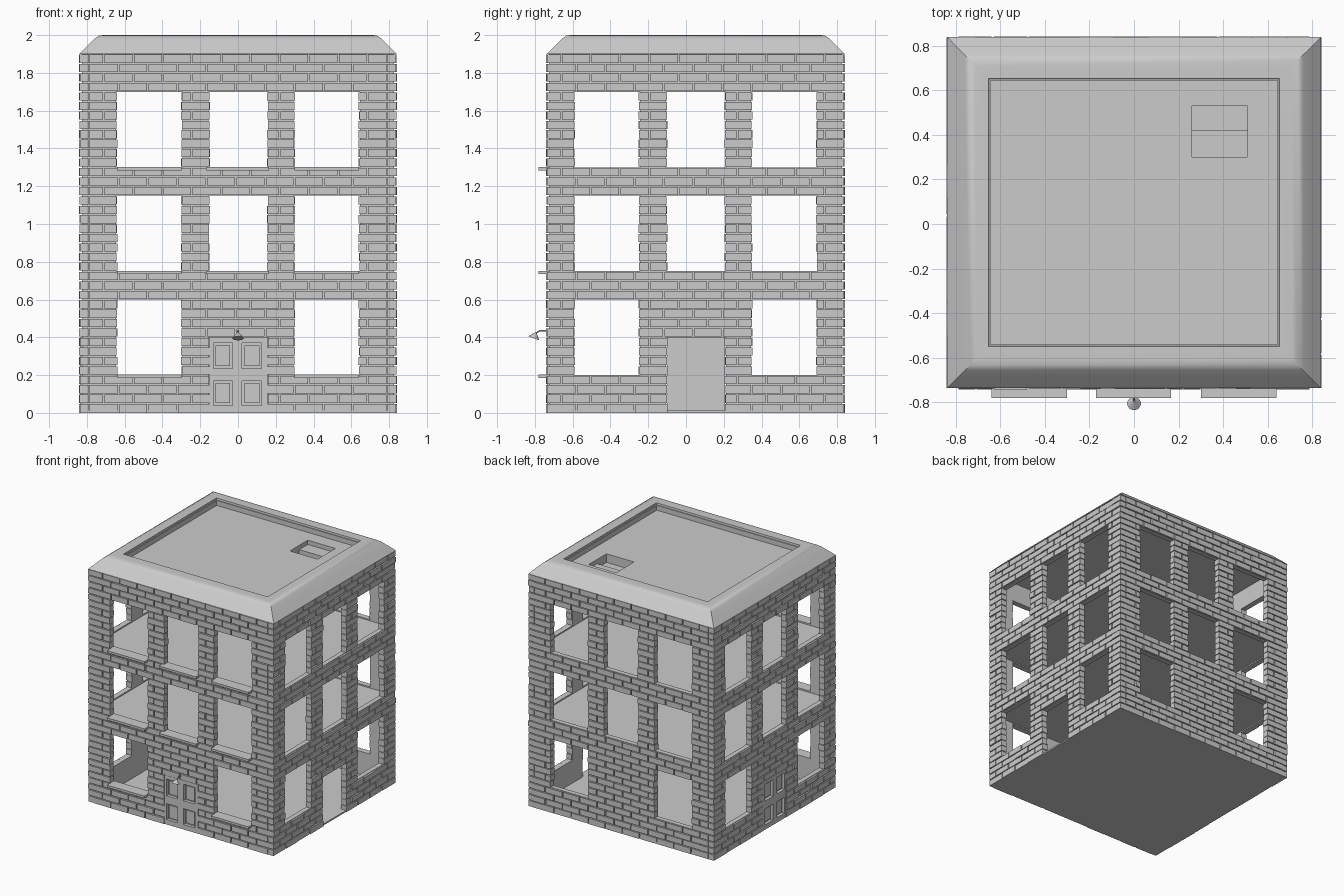
import bpy, bmesh, random
from mathutils import Vector

if "Cube" in bpy.data.objects:
    bpy.data.objects.remove(bpy.data.objects["Cube"])

random.seed(4)
X, Y0, Y1, T = 0.837, -0.737, 0.837, 0.05      # outer half width, front, back, wall thickness
COURSE = 0.05

# Wall frames: u runs along the wall, d goes inward from the outer face
FRAMES = {
    "front": lambda u, d, z: (u, Y0 + d, z),
    "back": lambda u, d, z: (u, Y1 - d, z),
    "left": lambda u, d, z: (-X + d, u, z),
    "right": lambda u, d, z: (X - d, u, z),
}
WORLD = lambda x, y, z: (x, y, z)


def box(bm, f, a0, a1, b0, b1, c0, c1):
    v = [bm.verts.new(f(a, b, c)) for a in (a0, a1) for b in (b0, b1) for c in (c0, c1)]
    for q in ((0, 1, 3, 2), (4, 6, 7, 5), (0, 4, 5, 1), (2, 3, 7, 6), (0, 2, 6, 4), (1, 5, 7, 3)):
        bm.faces.new([v[i] for i in q])


def finish(bm, name):
    bmesh.ops.recalc_face_normals(bm, faces=bm.faces)
    me = bpy.data.meshes.new(name)
    bm.to_mesh(me)
    bm.free()
    ob = bpy.data.objects.new(name, me)
    bpy.context.collection.objects.link(ob)
    return ob


def openings(z, c, has_door):
    """Openings along a wall centred on c at height z."""
    res = []
    if 0.2 < z < 0.6 or 0.75 < z < 1.15 or 1.3 < z < 1.7:
        res += [(c - 0.64, c - 0.30), (c + 0.30, c + 0.64)]
    if (has_door and z < 0.4) or 0.75 < z < 1.15 or 1.3 < z < 1.7:
        res.append((c - 0.15, c + 0.155))
    return sorted(res)


def segments(u0, u1, holes):
    cuts = [u0] + [e for h in holes for e in h] + [u1]
    return list(zip(cuts[::2], cuts[1::2]))


# Four walls: mortar core, smooth on the inside, with individual bricks outside
for name, f in FRAMES.items():
    side = name in ("left", "right")
    c = 0.05 if side else 0.0
    u0, u1 = (Y0, Y1) if side else (-X + T, X - T)
    door = name != "back"
    end = 0.012 if side else 0.0
    core = bmesh.new()
    levels = [0, 0.2, 0.4, 0.6, 0.75, 1.15, 1.3, 1.7, 1.9]
    for za, zb in zip(levels, levels[1:]):
        for a, b in segments(u0, u1, openings((za + zb) / 2, c, door)):
            box(core, f, a + (end if a == u0 else 0.006), b - (end if b == u1 else 0.006),
                0.011, T, za, zb)
    finish(core, name + "_wall_mortar")

    bricks = bmesh.new()
    for i in range(38):
        za = i * COURSE
        for a, b in segments(u0, u1, openings(za + 0.025, c, door)):
            pitch = 0.155
            k = u0 + (pitch / 2 if i % 2 else 0.0)
            joints = [a]
            while k < b - 0.035:
                if k > a + 0.035:
                    joints.append(k)
                k += pitch
            joints.append(b)
            for p, q in zip(joints, joints[1:]):
                j0 = random.uniform(-0.002, 0.004) if p == a and a != u0 else 0
                j1 = random.uniform(-0.002, 0.004) if q == b and b != u1 else 0
                g0 = 0 if p == a else 0.004
                g1 = 0 if q == b else 0.004
                box(bricks, f, p + g0 + j0, q - g1 - j1, random.uniform(-0.005, 0.001), T - 0.002,
                    za + (0.0035 if i else 0), za + COURSE - 0.0035)
    finish(bricks, name + "_wall_bricks")

# Panelled doors on the front and the left side
for name, c in (("front", 0.0), ("left", 0.05)):
    f = FRAMES[name]
    bm = bmesh.new()
    box(bm, f, c - 0.15, c + 0.155, 0.025, 0.048, 0, 0.4)
    for a, b in ((-0.15, -0.13), (-0.03, 0.022), (0.125, 0.155)):
        box(bm, f, c + a, c + b, 0.0, 0.025, 0, 0.4)
    for a, b in ((-0.13, -0.03), (0.022, 0.125)):
        for za, zb in ((0, 0.04), (0.17, 0.235), (0.37, 0.4)):
            box(bm, f, c + a, c + b, 0.0, 0.025, za, zb)
        for za, zb in ((0.04, 0.17), (0.235, 0.37)):
            box(bm, f, c + a + 0.012, c + b - 0.012, 0.014, 0.026, za + 0.012, zb - 0.012)
    finish(bm, name + "_door")

# Front window sills
bm = bmesh.new()
for z in (0.2, 0.75, 1.3):
    for a, b in ((-0.64, -0.30), (-0.17, 0.165), (0.30, 0.64)):
        if z > 0.5 or a != -0.17:
            box(bm, WORLD, a, b, Y0 - 0.043, Y0 + T, z - 0.016, z + 0.002)
finish(bm, "window_sills")

# Floors
for name, za, zb in (("ground_floor", 0, 0.012), ("first_floor", 0.61, 0.74), ("second_floor", 1.16, 1.29)):
    bm = bmesh.new()
    e = 0.004 if za == 0 else T - 0.002
    box(bm, WORLD, -X + e, X - e, Y0 + e, Y1 - e, za, zb)
    finish(bm, name)

# Roof: rectangular rings swept through a cornice and parapet profile (inset, z)
DECK = 1.945
profile = [(0.05, 1.86), (0.05, 1.90), (0.0, 1.90), (0.05, 1.951), (0.08, 1.981), (0.105, 1.998),
           (0.13, 2.0), (0.188, 2.0), (0.190, 1.985), (0.197, 1.985), (0.197, DECK)]
bm = bmesh.new()
rings = []
for i, z in profile:
    rings.append([bm.verts.new(p) for p in ((-0.84 + i, Y0 + i, z), (0.84 - i, Y0 + i, z),
                                            (0.84 - i, 0.84 - i, z), (-0.84 + i, 0.84 - i, z))])
for r, s in zip(rings, rings[1:]):
    for k in range(4):
        bm.faces.new((r[k], r[(k + 1) % 4], s[(k + 1) % 4], s[k]))
bm.faces.new(rings[0][::-1])
bm.faces.new(rings[-1])
roof = finish(bm, "roof")

# Stepped hatch sunk into the roof
for ya, yb, depth in ((0.30, 0.53, 0.035), (0.30, 0.42, 0.07)):
    bm = bmesh.new()
    box(bm, WORLD, 0.26, 0.51, ya, yb, DECK - depth, DECK + 0.02)
    cutter = finish(bm, "hatch_cutter")
    cutter.hide_render = True
    mod = roof.modifiers.new("hatch", "BOOLEAN")
    mod.operation = "DIFFERENCE"
    mod.solver = "EXACT"
    mod.object = cutter
    bpy.context.view_layer.objects.active = roof
    bpy.ops.object.modifier_apply(modifier=mod.name)
    bpy.data.objects.remove(cutter)
bpy.ops.object.select_all(action="DESELECT")
roof.select_set(True)
bpy.context.view_layer.objects.active = roof
bpy.ops.object.shade_smooth_by_angle(angle=0.6)

# Door lamp: bent arm and tilted conical shade
curve = bpy.data.curves.new("lamp_arm", "CURVE")
curve.dimensions = "3D"
curve.bevel_depth = 0.004
curve.bevel_resolution = 2
sp = curve.splines.new("POLY")
pts = [(0, Y0 + 0.01, 0.435), (0, -0.775, 0.435), (0, -0.80, 0.418)]
sp.points.add(len(pts) - 1)
for p, co in zip(sp.points, pts):
    p.co = (*co, 1)
bpy.context.collection.objects.link(bpy.data.objects.new("lamp_arm", curve))

axis = Vector((0, -0.35, -0.94)).normalized()
apex = Vector((0, -0.795, 0.425))
bpy.ops.mesh.primitive_cone_add(vertices=24, radius1=0.031, radius2=0.004, depth=0.032,
                                location=apex + axis * 0.016,
                                rotation=(-axis).to_track_quat("Z", "Y").to_euler())
bpy.context.object.name = "lamp_shade"
bpy.ops.object.shade_smooth_by_angle(angle=0.6)
